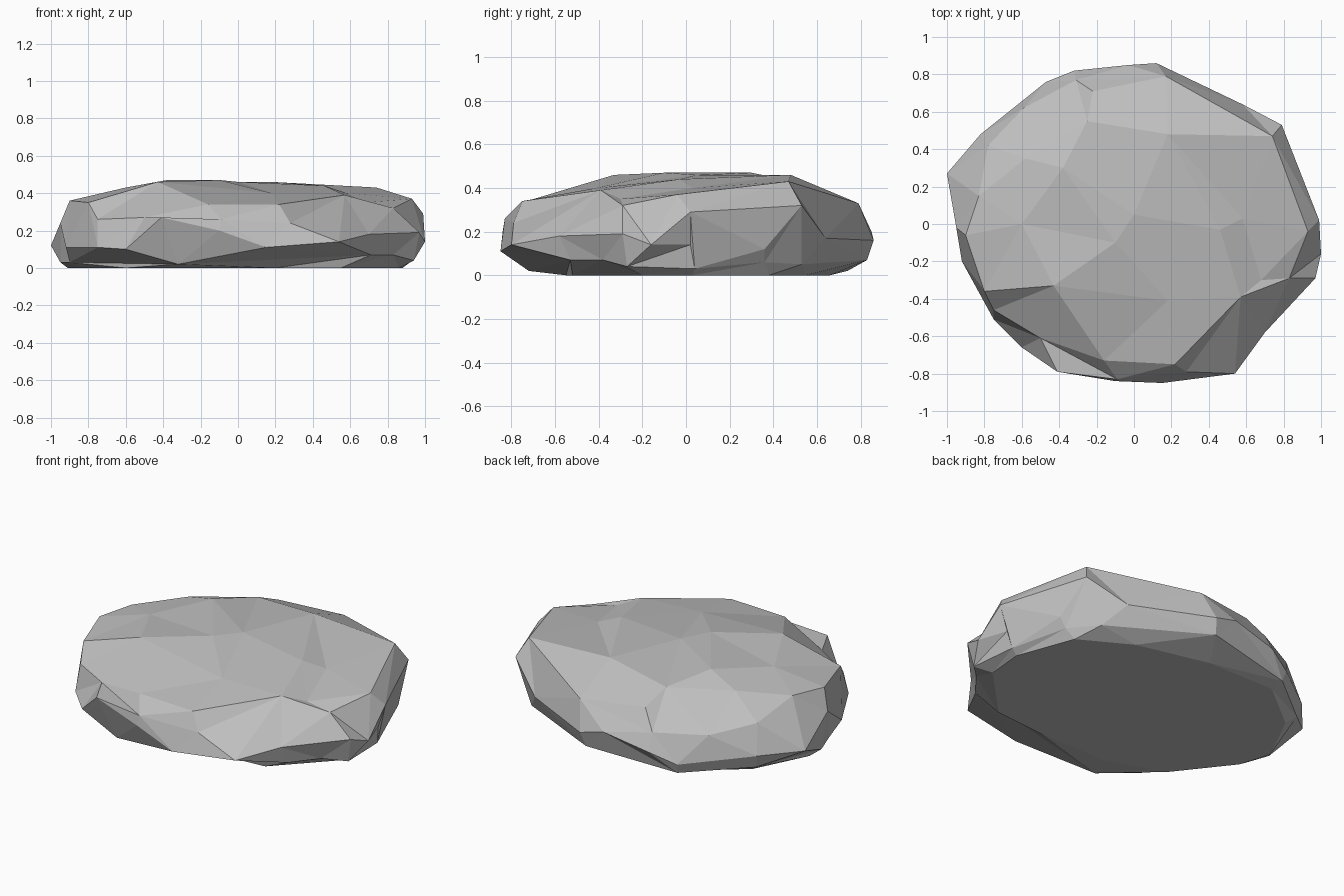
import bpy
import bmesh
from mathutils import Vector
from mathutils.geometry import delaunay_2d_cdt

SCALE = 0.01  # control points are written in hundredths of a unit

default_cube = bpy.data.objects.get("Cube")
if default_cube:
    bpy.data.objects.remove(default_cube, do_unlink=True)

# Widest contour of the rock, where the top and the underside meet
outline = [
    (99, 2, 29), (100, -16, 14), (97, -29, 19), (70, -58, 18), (54, -80, 14),
    (15, -85, 11), (-10, -84, 20), (-41, -79, 27), (-60, -66, 10),
    (-75, -51, 11), (-92, -20, 11), (-95, -2, 24), (-100, 27, 12),
    (-82, 48, 12), (-47, 76, 8), (-32, 82, 14), (-3, 85, 20),
    (12, 86, 16), (58, 64, 17), (79, 53, 32),
]

# Shoulder edge that separates the steep sides from the upper face
shoulder = [
    (74, 47, 43), (93, -4, 37), (83, -29, 32), (57, -39, 39), (28, -79, 24),
    (-9, -83, 26), (-50, -61, 27), (-75, -46, 26), (-80, -36, 35),
    (-90, -6, 36), (-83, 15, 37), (-78, 42, 29), (-59, 62, 24),
    (-31, 77, 24), (17, 79, 33),
]

# Chipped facets on the upper face
crown = [
    (22, -75, 34), (-16, -73, 34), (-43, -33, 46), (-10, -10, 47),
    (0, 5, 46), (-38, 30, 47), (18, 48, 46), (46, -3, 44), (58, 3, 40),
    (68, -30, 35), (18, -41, 40), (-60, 0, 43), (-58, 35, 41),
    (-25, 55, 42), (-22, 71, 35),
]

# Undercut edge, chips on the flank above it, and flat resting face
undercut = [
    (92, 4, 3), (80, 36, 6), (68, 53, 5), (10, 83, 7), (-46, 74, 2),
    (-80, 46, 4), (-95, 4, 3), (-90, -10, 3), (-32, -72, 2),
    (71, -53, 7), (83, -38, 7), (94, -27, 4),
]
flank = [(94, 2, 14), (84, 36, 12)]
resting_face = [
    (88, 3, 0), (75, 38, 0), (45, 55, 0), (0, 66, 0), (-45, 66, 0),
    (-75, 42, 0), (-91, 10, 0), (-85, -10, 0), (-60, -42, 0),
    (-25, -55, 0), (20, -55, 0), (55, -52, 0), (86, -20, 0),
]


def add_shell(bm, rings, loose_points):
    """Triangulate closed rings, widest first, together with loose points."""
    points, edges = [], []
    for ring in rings:
        start = len(points)
        points.extend(ring)
        for index in range(len(ring)):
            edges.append((start + index, start + (index + 1) % len(ring)))
    points.extend(loose_points)

    flat = [Vector((x, y)) for x, y, z in points]
    result = delaunay_2d_cdt(flat, edges, [], 1, 0.0001)
    positions, triangles, sources = result[0], result[2], result[3]
    verts = []
    for position, source in zip(positions, sources):
        height = points[source[0]][2] if source else 0
        verts.append(bm.verts.new((position.x * SCALE, position.y * SCALE, height * SCALE)))
    for triangle in triangles:
        bm.faces.new([verts[index] for index in triangle])


# Stone material
stone = bpy.data.materials.new("stone_grey")
stone.use_nodes = True
stone_colour = (0.52, 0.52, 0.52, 1)
stone.diffuse_color = stone_colour
shader = next(node for node in stone.node_tree.nodes if node.type == "BSDF_PRINCIPLED")
shader.inputs["Base Color"].default_value = stone_colour
shader.inputs["Roughness"].default_value = 0.9

# Join the upper and lower shells into one closed, faceted rock
bm = bmesh.new()
add_shell(bm, [outline, shoulder], crown)
add_shell(bm, [outline, undercut, resting_face], flank)
bmesh.ops.remove_doubles(bm, verts=bm.verts[:], dist=0.001)
bmesh.ops.recalc_face_normals(bm, faces=bm.faces[:])
bmesh.ops.dissolve_limit(bm, angle_limit=0.01, verts=bm.verts[:], edges=bm.edges[:])

mesh = bpy.data.meshes.new("flat_rock")
bm.to_mesh(mesh)
bm.free()
mesh.materials.append(stone)
mesh.shade_flat()
rock = bpy.data.objects.new("flat_rock", mesh)
bpy.context.collection.objects.link(rock)
